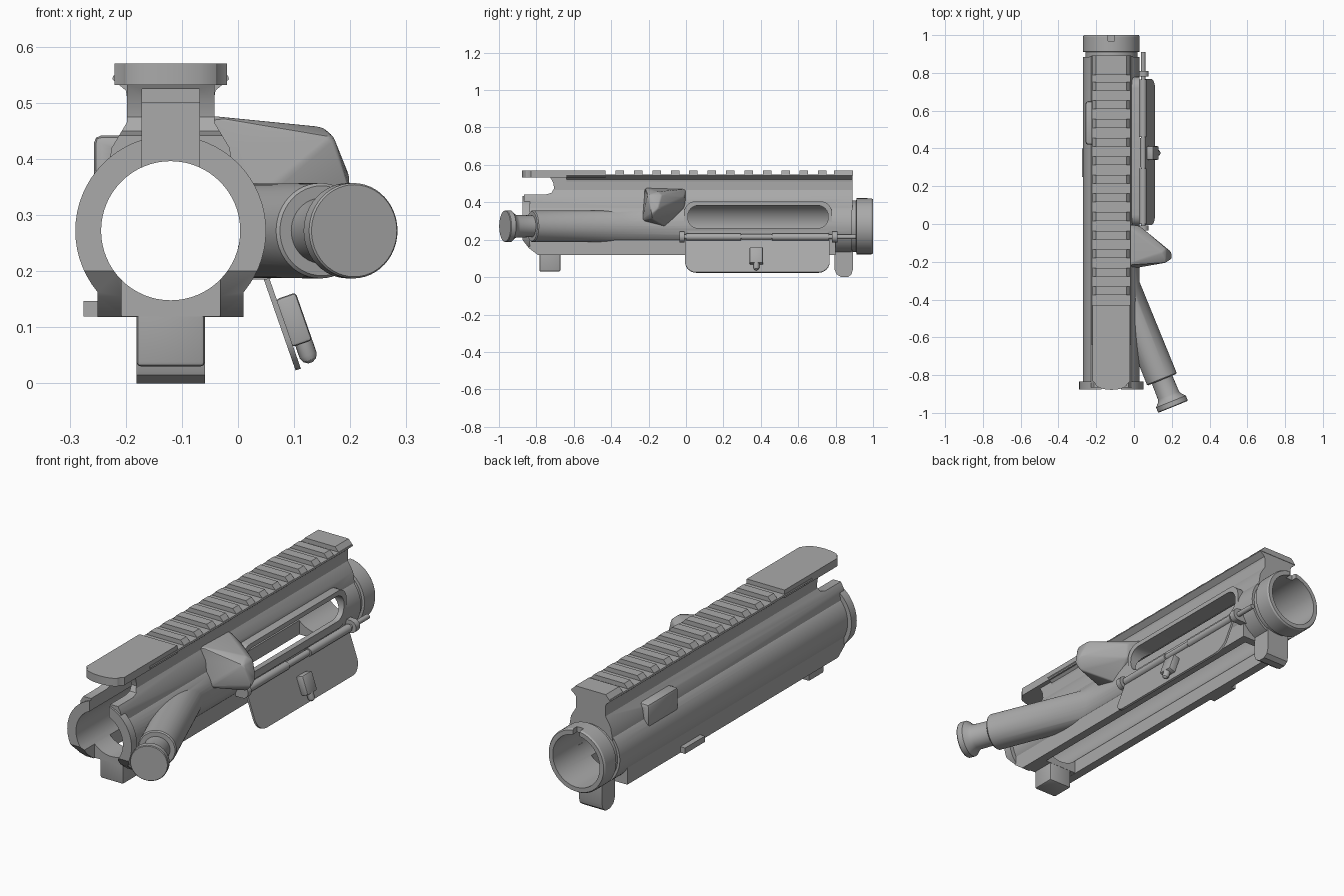
import bpy, bmesh, math
from mathutils import Vector, Matrix

cube = bpy.data.objects.get("Cube")
if cube:
    bpy.data.objects.remove(cube, do_unlink=True)

metal = bpy.data.materials.new("grey metal")
metal.use_nodes = True
metal.diffuse_color = (0.4, 0.4, 0.4, 1)
metal.node_tree.nodes["Principled BSDF"].inputs["Base Color"].default_value = (0.4, 0.4, 0.4, 1)

CX, CZ = -0.12, 0.272      # bore axis


def make(name, bm, bevel=0):
    bmesh.ops.recalc_face_normals(bm, faces=bm.faces)
    if bevel:
        bmesh.ops.bevel(bm, geom=bm.edges[:], offset=bevel, segments=2, affect='EDGES', profile=0.5)
    mesh = bpy.data.meshes.new(name)
    bm.to_mesh(mesh)
    bm.free()
    mesh.materials.append(metal)
    ob = bpy.data.objects.new(name, mesh)
    bpy.context.collection.objects.link(ob)
    return ob


def prism(name, pts, axis, lo, hi, bevel=0):
    """Extrude a 2D outline along x (y,z points), y (x,z points) or z (x,y points)."""
    place = {'x': lambda a, b, t: (t, a, b), 'y': lambda a, b, t: (a, t, b), 'z': lambda a, b, t: (a, b, t)}[axis]
    bm = bmesh.new()
    ends = [[bm.verts.new(place(a, b, t)) for a, b in pts] for t in (lo, hi)]
    for ring in ends:
        bm.faces.new(ring)
    n = len(pts)
    for i in range(n):
        j = (i + 1) % n
        bm.faces.new((ends[0][i], ends[0][j], ends[1][j], ends[1][i]))
    return make(name, bm, bevel)


def box(name, x, y, z, bevel=0):
    return prism(name, [(x[0], z[0]), (x[1], z[0]), (x[1], z[1]), (x[0], z[1])], 'y', y[0], y[1], bevel)


def lathe(name, start, direction, profile, seg=48):
    """Closed solid of revolution; profile holds (distance, radius)."""
    bm = bmesh.new()
    rot = Vector(direction).to_track_quat('Z', 'Y').to_matrix().to_4x4()
    m = Matrix.Translation(start) @ rot
    rings = [[bm.verts.new(m @ Vector((r * math.cos(2 * math.pi * i / seg), r * math.sin(2 * math.pi * i / seg), d)))
              for i in range(seg)] for d, r in profile]
    bm.faces.new(rings[0])
    bm.faces.new(rings[-1])
    for a, b in zip(rings, rings[1:]):
        for i in range(seg):
            j = (i + 1) % seg
            bm.faces.new((a[i], a[j], b[j], b[i]))
    return make(name, bm)


def along_y(name, x, z, r, y0, y1, seg=48):
    return lathe(name, (x, y0, z), (0, 1, 0), [(0, r), (y1 - y0, r)], seg)


def rounded(a0, a1, b0, b1, r, n=6):
    pts = []
    for k, (a, b) in enumerate([(a1 - r, b1 - r), (a0 + r, b1 - r), (a0 + r, b0 + r), (a1 - r, b0 + r)]):
        for i in range(n + 1):
            t = math.pi / 2 * (k + i / n)
            pts.append((a + r * math.cos(t), b + r * math.sin(t)))
    return pts


def hull(name, points, bevel=0):
    bm = bmesh.new()
    for p in points:
        bm.verts.new(p)
    res = bmesh.ops.convex_hull(bm, input=bm.verts[:])
    loose = [v for v in bm.verts if not v.link_faces]
    bmesh.ops.delete(bm, geom=loose, context='VERTS')
    bmesh.ops.dissolve_limit(bm, angle_limit=math.radians(3), verts=bm.verts[:], edges=bm.edges[:])
    return make(name, bm, bevel)


def combine(base, op, *tools):
    for tool in tools:
        mod = base.modifiers.new("bool", 'BOOLEAN')
        mod.operation, mod.object, mod.solver = op, tool, 'EXACT'
        bpy.context.view_layer.objects.active = base
        bpy.ops.object.modifier_apply(modifier=mod.name)
        bpy.data.objects.remove(tool, do_unlink=True)


# Receiver: tube, flat-sided skirt, riser and rear flange
body = along_y("receiver", CX, CZ, 0.15, -0.87, 0.885, 64)
combine(body, 'UNION',
        box("skirt", (CX - 0.13, CX + 0.13), (-0.868, 0.80), (0.118, 0.27)),
        prism("riser", [(CX + s * w, z) for s, w, z in
                        [(-1, .115, .36), (1, .115, .36), (1, .105, .42), (1, .078, .465), (1, .078, .532),
                         (-1, .078, .532), (-1, .078, .465), (-1, .105, .42)]], 'y', -0.866, 0.89),
        along_y("flange", CX, CZ, 0.17, -0.875, -0.835, 64),
        prism("port_frame", rounded(-0.01, 0.78, 0.225, 0.405, 0.06), 'x', -0.1, 0.028),
        lathe("collar", (CX, 0.88, CZ), (0, 1, 0), [(0, .138), (.03, .138), (.032, .15), (.112, .15), (.12, .145)], 64))
# Open underside, then the web that carries the rear lug
combine(body, 'DIFFERENCE',
        box("flat_bottom", (-0.5, 0.3), (-1.1, 0.80), (-0.2, 0.118)),
        box("channel", (CX - 0.088, CX + 0.088), (-1.1, 0.76), (0.0, 0.21)))
# Forward plunger housing, deflector and side bosses
tilt = math.radians(22)
back = Vector((-math.sin(tilt), math.cos(tilt), 0))
tip = Vector((0.207, -0.968, CZ))
combine(body, 'UNION',
        lathe("housing", tip + back * 0.155, back, [(0, .080), (.006, .085), (.56, .083)]),
        hull("deflector", [(.2, -.15, .365), (.2, -.185, .34), (.17, -.205, .44), (.15, -.15, .457), (.175, -.18, .31),
                           (.17, -.13, .44), (-.05, 0, .47), (-.05, -.22, .477), (-.04, 0, .385), (.0, -.235, .3),
                           (.025, -.02, .36), (.02, -.11, .27), (.03, -.01, .43)], 0.006),
        box("rear_web", (CX - 0.12, CX + 0.12), (-0.785, -0.67), (0.119, 0.2)),
        box("rear_lug", (CX - 0.061, CX + 0.061), (-0.784, -0.671), (0.03, 0.21), 0.008),
        prism("front_lug", [(.795, .25), (.795, .04), (.805, .015), (.83, 0), (.865, 0), (.885, .015), (.892, .04),
                            (.892, .13), (.88, .25)], 'x', CX - 0.061, CX + 0.061),
        box("left_boss", (-0.257, -0.17), (0.42, 0.65), (0.33, 0.442), 0.014),
        box("left_stop", (-0.275, -0.235), (0.25, 0.40), (0.119, 0.147)))
# Bore, handle slot, rear notch, ejection port and collar notch
combine(body, 'DIFFERENCE',
        along_y("bore", CX, CZ, 0.124, -1.2, 1.2, 64),
        box("handle_slot", (CX - 0.051, CX + 0.051), (-1.2, 0.80), (0.3, 0.525)),
        prism("rear_notch", [(-1.1, .442), (-.75, .442), (-.72, .45), (-.705, .475), (-.71, .505), (-.73, .54),
                             (-1.1, .54)], 'x', -0.5, 0.045),
        prism("rear_undercut", [(-1.1, .26), (-.89, .26), (-.875, .2), (-.84, .155), (-.79, .117), (-.79, .05),
                                (-1.1, .05)], 'x', -0.5, 0.055),
        prism("ejection_port", rounded(0.01, 0.76, 0.262, 0.383, 0.055), 'x', -0.06, 0.2),
        box("collar_notch", (CX - 0.018, CX + 0.018), (0.97, 1.1), (0.36, 0.5)))

# Top rail: continuous base, plain rear deck and a row of teeth
prism("rail_base", [(CX + a, z) for a, z in [(-.076, .50), (.076, .50), (.08, .522), (.104, .542), (.102, .549),
                                            (-.102, .549), (-.104, .542), (-.08, .522)]], 'y', -0.64, 0.89)
tooth_outline = [(CX + a, z) for a, z in [(-.104, .543), (.104, .543), (.08, .57), (-.08, .57)]]
deck = [(CX - .1, -.43), (CX - .1, -.83)]
deck += [(CX - .085 * math.cos(math.pi * i / 10), -.845 - .033 * math.sin(math.pi * i / 10)) for i in range(11)]
deck += [(CX + .1, -.83), (CX + .1, -.43)]
prism("rail_rear_deck", deck, 'z', 0.532, 0.57)
pitch, gap, first = 0.0985, 0.053, -0.43
for i in range(12):
    y0 = first + i * pitch + gap
    prism("rail_tooth", tooth_outline, 'y', y0, y0 + pitch - gap)
prism("rail_front_tooth", tooth_outline, 'y', 0.79, 0.892)

# Plunger button
lathe("plunger_button", tip, back, [(0, .082), (.004, .085), (.03, .085), (.05, .066), (.065, .060), (.17, .058)])

# Port cover hanging open, with its latch
down = Vector((0.33, 0, -0.944)).normalized()
out = Vector((0.944, 0, 0.33)).normalized()
frame = Matrix((( out.x, 0, -down.x, 0.045), (0, 1, 0, 0), (out.z, 0, -down.z, 0.20), (0, 0, 0, 1)))
cover = prism("port_cover", [(-.005, 0)] + rounded(-.005, .768, -.186, .1, .06)[14:28] + [(.768, 0)], 'x', -0.004, 0.006)
latch = box("cover_latch", (0.004, 0.042), (0.34, 0.412), (-0.145, -0.055), 0.006)
pin = lathe("latch_pin", (0.026, 0.376, -0.13), (0, 0, -1), [(0, .016), (.038, .016), (.047, .012), (.052, .004)], 20)
for part in (cover, latch, pin):
    part.data.transform(frame)

# Hinge rod, knuckles and the brackets that hold it
HX, HZ = 0.048, 0.215
along_y("hinge_rod", HX, HZ, 0.012, -0.02, 0.91, 16)
for y0, y1 in ((0.0, 0.295), (0.46, 0.765)):
    along_y("hinge_knuckle", HX, HZ, 0.019, y0, y1, 16)
along_y("hinge_spring", HX, HZ, 0.015, 0.30, 0.455, 16)
for y0, y1 in ((-0.035, -0.008), (0.78, 0.81)):
    along_y("hinge_bracket_eye", HX, HZ, 0.03, y0, y1, 20)
    box("hinge_bracket_arm", (0.0, HX), (y0, y1), (HZ - 0.03, HZ + 0.03))

# Smooth the round surfaces, keep the machined edges sharp
bpy.ops.object.select_all(action='DESELECT')
for ob in bpy.context.scene.objects:
    if ob.type == 'MESH' and metal.name in ob.data.materials:
        ob.select_set(True)
        bpy.context.view_layer.objects.active = ob
bpy.ops.object.shade_smooth_by_angle(angle=math.radians(30))
